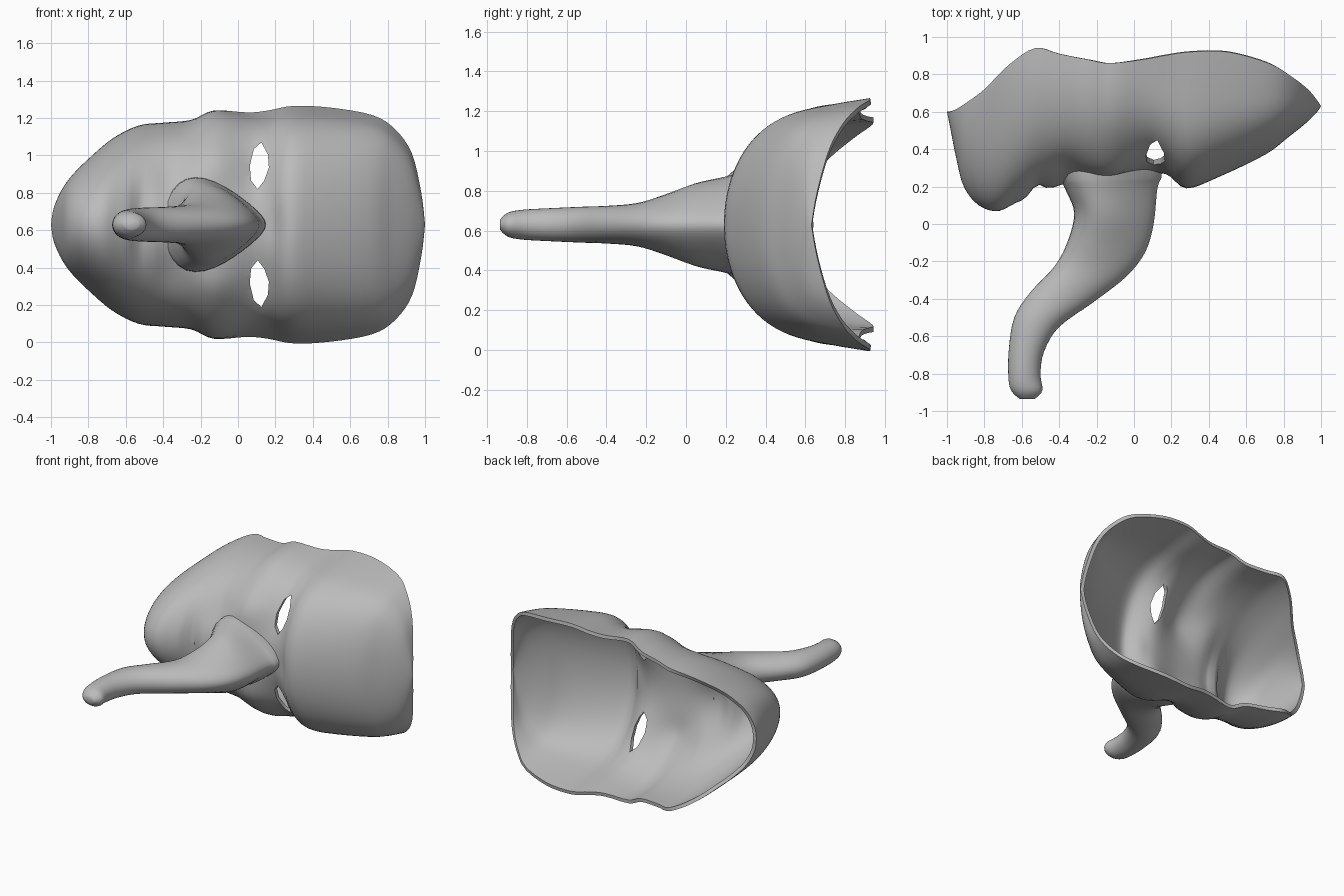
import bpy, bmesh, math
from mathutils import Vector

cube = bpy.data.objects.get("Cube")
if cube:
    bpy.data.objects.remove(cube, do_unlink=True)

MID = 0.63  # mirror plane height of the face

grey = bpy.data.materials.new("plain grey")
grey.use_nodes = True
grey.diffuse_color = (0.5, 0.5, 0.5, 1)
grey.node_tree.nodes["Principled BSDF"].inputs["Base Color"].default_value = (0.5, 0.5, 0.5, 1)


def spline(rows, steps):
    """Smooth Catmull-Rom samples through rows of numbers."""
    out = []
    last = len(rows) - 1
    for i in range(last):
        a, b, c, d = (Vector(rows[min(max(i + k, 0), last)]) for k in (-1, 0, 1, 2))
        for s in range(steps):
            t = s / steps
            out.append(b + (c - a) * (t / 2) + (a * 2 - b * 5 + c * 4 - d) * (t * t / 2)
                       + (b * 3 - a - c * 3 + d) * (t ** 3 / 2))
    out.append(Vector(rows[-1]))
    return out


def make(name, bm):
    mesh = bpy.data.meshes.new(name)
    bm.to_mesh(mesh)
    bm.free()
    mesh.materials.append(grey)
    obj = bpy.data.objects.new(name, mesh)
    bpy.context.collection.objects.link(obj)
    return obj


def activate(obj):
    bpy.ops.object.select_all(action='DESELECT')
    obj.select_set(True)
    bpy.context.view_layer.objects.active = obj


def smooth(obj, angle=50):
    activate(obj)
    bpy.ops.object.shade_smooth_by_angle(angle=math.radians(angle))


def skin(bm, rows, closed):
    """Bridge rows of vertices with quads."""
    n = len(rows[0])
    for r, q in zip(rows, rows[1:]):
        for j in range(n if closed else n - 1):
            k = (j + 1) % n
            bm.faces.new((r[j], r[k], q[k], q[j]))


# Face shell: rim x, rim y, half width, centre x, centre y, section roundness
stations = [
    (-1, .6, 0, -1, .6, 1), (-.985, .6, .09, -.98, .5, 1),
    (-.94, .62, .19, -.95, .35, 1.05), (-.88, .66, .27, -.91, .2, 1.1),
    (-.8, .72, .35, -.83, .1, 1.2), (-.67, .85, .46, -.72, .07, 1.2),
    (-.53, .94, .53, -.6, .14, 1), (-.4, .91, .545, -.47, .2, .9),
    (-.25, .88, .56, -.3, .22, .85), (-.13, .86, .61, -.13, .24, .78),
    (.05, .88, .6, .07, .28, .75), (.16, .9, .61, .17, .25, .72),
    (.3, .92, .635, .28, .19, .62), (.5, .92, .625, .45, .25, .6),
    (.72, .86, .585, .7, .37, .6), (.84, .79, .51, .82, .46, .6),
    (.93, .72, .38, .92, .54, .7), (.98, .66, .17, .98, .6, .8),
    (1, .63, 0, 1, .63, 1)]
# Relief: x, distance from the mirror plane, radius x, radius z, depth
relief = [
    (.11, .31, .08, .16, .025), (-.12, .34, .12, .13, -.04),
    (-.36, .27, .08, .14, .03), (-.52, .0, .04, .22, .03),
    (-.45, .0, .05, .18, -.015), (-.59, .0, .05, .18, -.015),
    (.19, .0, .05, .12, .02)]

ACROSS = 48
bm = bmesh.new()
grid = []
for xr, yr, hw, xc, yc, p in spline(stations, 4):
    flare = .06 * min(max((xr + .1) / .3, 0), 1)
    row = []
    for j in range(ACROSS + 1):
        a = math.pi * (j / ACROSS - .5)
        c = max(math.cos(a), 0)
        x = xr + (xc - xr) * c
        dz = hw * math.sin(a) * (1 - flare * (1 - math.exp(-12 * c)))
        y = yr + (yc - yr) * c ** p
        for fx, fz, rx, rz, depth in relief:
            y += c * depth * math.exp(-((x - fx) / rx) ** 2 - ((abs(dz) - fz) / rz) ** 2)
        row.append(bm.verts.new((x, y, MID + dz)))
    grid.append(row)
skin(bm, grid, False)
bmesh.ops.remove_doubles(bm, verts=bm.verts, dist=.0005)
bmesh.ops.recalc_face_normals(bm, faces=bm.faces)
if sum(f.normal.y * f.calc_area() for f in bm.faces) > 0:
    bmesh.ops.reverse_faces(bm, faces=bm.faces)
shell = make("mask_shell", bm)
solid = shell.modifiers.new("thickness", 'SOLIDIFY')
solid.thickness = .025
solid.offset = -1

# Almond eye openings, cut through the shell
outline = [(.05, -.01), (.045, .06), (.01, .125), (-.03, .09), (-.052, .0),
           (-.045, -.08), (-.01, -.125), (.025, -.08)]
bm = bmesh.new()
for side in (-1, 1):
    ends = [[bm.verts.new((.115 + x, y, MID + side * (.315 + z))) for x, z in outline]
            for y in (.1, .58)]
    skin(bm, ends, True)
    for end in ends:
        bm.faces.new(end)
bmesh.ops.recalc_face_normals(bm, faces=bm.faces)
cutter = make("eye_cutter", bm)
cutter.hide_render = True
cut = shell.modifiers.new("eyes", 'BOOLEAN')
cut.object = cutter
cut.solver = 'EXACT'
activate(shell)
for m in ("thickness", "eyes"):
    bpy.ops.object.modifier_apply(modifier=m)
bpy.data.objects.remove(cutter, do_unlink=True)
smooth(shell)
bpy.context.view_layer.update()

# Long curved nose: chin-side x, y, brow-side x, y, half width, nostril flare
nose_rings = [
    (-.4, .25, .15, .25, .23, .5), (-.36, .17, .125, .19, .215, .5),
    (-.32, .06, .105, .0, .19, .45), (-.35, -.08, .06, -.15, .145, .3),
    (-.42, -.22, -.04, -.28, .108, .1), (-.55, -.36, -.22, -.42, .095, 0),
    (-.64, -.5, -.4, -.55, .09, 0), (-.67, -.68, -.48, -.68, .083, 0),
    (-.67, -.84, -.5, -.8, .075, 0), (-.65, -.9, -.49, -.89, .06, 0),
    (-.61, -.935, -.53, -.935, .025, 0)]
SIDES = 32
bm = bmesh.new()
rings = []
for xa, ya, xb, yb, hw, wing in spline(nose_rings, 4):
    ring = []
    for j in range(SIDES):
        a = math.tau * j / SIDES
        t = .5 + .5 * math.cos(a)
        x, y = xa + (xb - xa) * t, ya + (yb - ya) * t
        z = MID + hw * math.sin(a) * (1 - wing * math.cos(a))
        if not rings:  # seat the root inside the thickness of the shell
            hit, spot, _, _ = shell.ray_cast((x, -2, z), (0, 1, 0))
            y = spot.y + .012 if hit else y
        ring.append(bm.verts.new((x, y, z)))
    rings.append(ring)
skin(bm, rings, True)
bm.faces.new(rings[-1])
bmesh.ops.recalc_face_normals(bm, faces=bm.faces)
smooth(make("nose", bm), 60)
